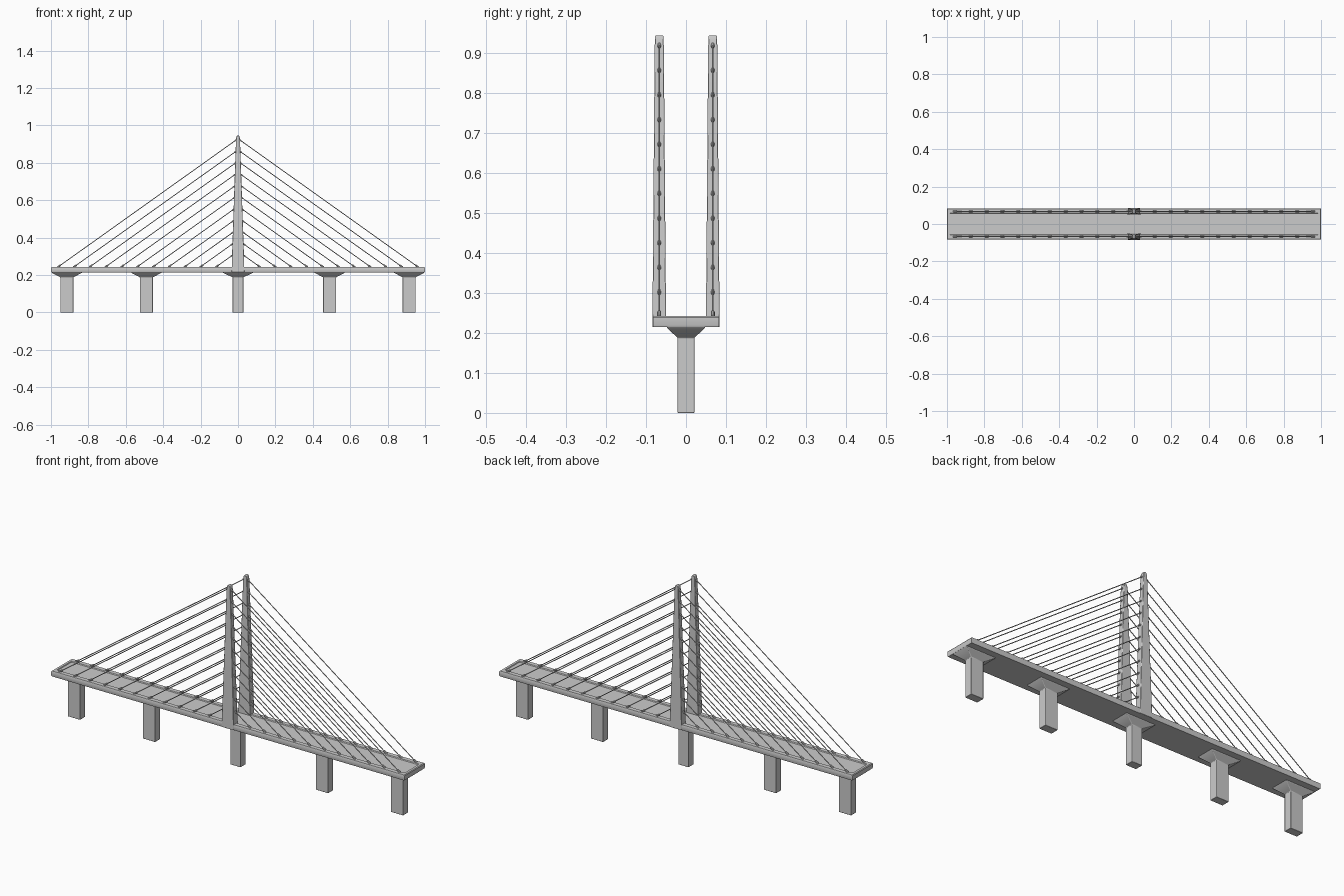
import bpy, bmesh
from mathutils import Vector

if "Cube" in bpy.data.objects:
    bpy.data.objects.remove(bpy.data.objects["Cube"])


def finish(bm, name, angle=0.6):
    bmesh.ops.recalc_face_normals(bm, faces=bm.faces)
    me = bpy.data.meshes.new(name)
    bm.to_mesh(me)
    bm.free()
    ob = bpy.data.objects.new(name, me)
    bpy.context.collection.objects.link(ob)
    bpy.ops.object.select_all(action='DESELECT')
    ob.select_set(True)
    bpy.context.view_layer.objects.active = ob
    bpy.ops.object.shade_smooth_by_angle(angle=angle)
    return ob


def loft(name, levels, cx=0, cy=0, bevel=0):
    """Stack of rectangles given as (z, half_x, half_y)."""
    bm = bmesh.new()
    rings = [[bm.verts.new((cx + sx * hx, cy + sy * hy, z))
              for sx, sy in ((-1, -1), (1, -1), (1, 1), (-1, 1))]
             for z, hx, hy in levels]
    for a, b in zip(rings, rings[1:]):
        for i in range(4):
            bm.faces.new((a[i], a[(i + 1) % 4], b[(i + 1) % 4], b[i]))
    bm.faces.new(rings[0][::-1])
    bm.faces.new(rings[-1])
    ob = finish(bm, name)
    if bevel:
        m = ob.modifiers.new("edge_bevel", 'BEVEL')
        m.width = bevel
        m.segments = 2
        m.limit_method = 'ANGLE'
    return ob


def rod(bm, a, b, r, sides=8):
    """Cylinder between two points."""
    d = b - a
    mat = d.to_track_quat('Z', 'Y').to_matrix().to_4x4()
    mat.translation = (a + b) / 2
    bmesh.ops.create_cone(bm, cap_ends=True, segments=sides, radius1=r,
                          radius2=r, depth=d.length, matrix=mat)


# Deck with a shallow sunken roadway between kerbs
loft("deck", [(0.215, 0.998, 0.081), (0.219, 1.0, 0.083), (0.239, 1.0, 0.083),
              (0.243, 0.997, 0.081), (0.243, 0.985, 0.059), (0.239, 0.983, 0.056)])

# Piers with flared heads
for i, x in enumerate((-0.915, -0.49, 0, 0.49, 0.915)):
    w = 0.029 if x == 0 else 0.035
    loft(f"pier_{i + 1}", [(0, w, 0.021), (0.188, w, 0.021),
                           (0.212, 0.08, 0.047), (0.218, 0.085, 0.048)], x, bevel=0.002)

# Twin tapering towers, each with two fans of stay cables
for side, label in ((-1, "front"), (1, "back")):
    y = side * 0.067
    loft(f"{label}_tower", [(0.215, 0.034, 0.0173), (0.30, 0.032, 0.0165),
                            (0.915, 0.011, 0.0115), (0.935, 0.0095, 0.0108),
                            (0.945, 0.006, 0.0105)], 0, y, bevel=0.002)
    cables, anchors = bmesh.new(), bmesh.new()
    for i in range(11):
        z = 0.924 - 0.0612 * i
        half = 0.034 - 0.023 * (z - 0.215) / 0.70
        for s in (-1, 1):
            top = Vector((0, y, z + half * 0.69))
            top = Vector((s * half * 0.7, y, z))
            low = Vector((s * (0.960 - 0.0845 * i), y, 0.245))
            d = (top - low).normalized()
            rod(cables, low, top, 0.0022)
            # sleeves at deck and tower
            rod(anchors, low - d * 0.006, low + d * 0.014, 0.005)
            rod(anchors, top, top - d * (half * 0.45 + 0.008), 0.004)
    finish(cables, f"{label}_stay_cables")
    finish(anchors, f"{label}_cable_anchors")
